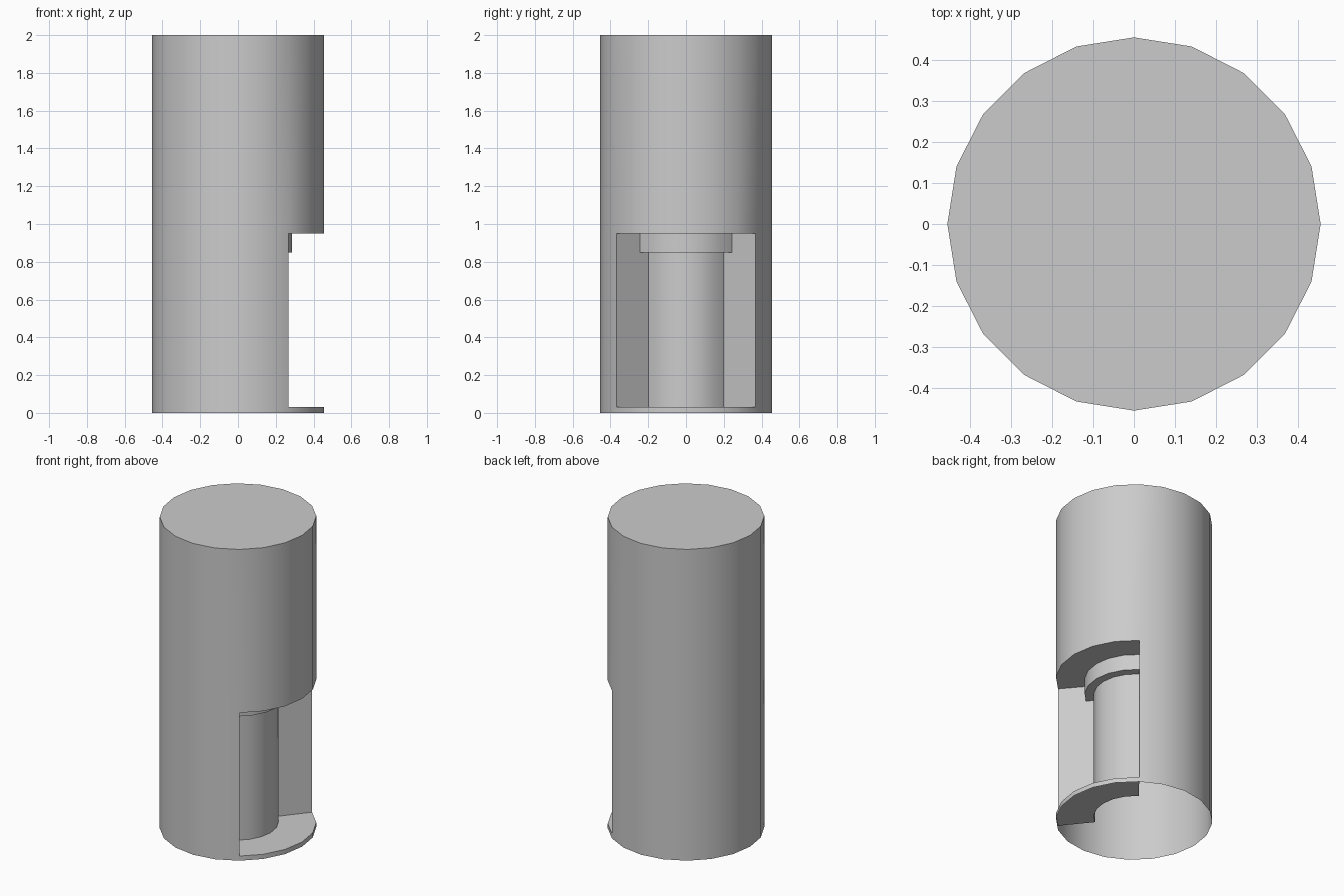
import bpy, bmesh
from math import cos, sin, tau

if "Cube" in bpy.data.objects:
    bpy.data.objects.remove(bpy.data.objects["Cube"])

SIDES, RADIUS, HEIGHT = 20, 0.456, 2.0
NICHE = range(-3, 3)                 # side indices opened by the niche
Z_FLOOR, Z_STEP, Z_CEIL = 0.03, 0.85, 0.95

bm = bmesh.new()


def arc(radius, z, indices, shift=0.0):
    return [bm.verts.new((radius * cos(tau * i / SIDES) + shift,
                          radius * sin(tau * i / SIDES), z)) for i in indices]


def bridge(a, b, skip=()):
    for i in range(len(a) - 1):
        if i not in skip:
            bm.faces.new((a[i], a[i + 1], b[i + 1], b[i]))


# Outer shell, open underneath, closed on top
full = range(SIDES + 1)
opened = {i % SIDES for i in NICHE}
levels = [arc(RADIUS, z, full) for z in (0, Z_FLOOR, Z_CEIL, HEIGHT)]
for k in range(3):
    bridge(levels[k], levels[k + 1], opened if k == 1 else ())
bm.faces.new(levels[3][:-1])

# Niche: floor, column, stepped collar and ceiling
ends = range(-3, 4)
profile = [(RADIUS, Z_FLOOR, 0), (0.247, Z_FLOOR, -0.0146), (0.247, Z_STEP, -0.0146),
           (0.30, Z_STEP, -0.0146), (0.30, Z_CEIL, -0.0146), (RADIUS, Z_CEIL, 0)]
rows = [arc(r, z, ends, s) for r, z, s in profile]
for a, b in zip(rows, rows[1:]):
    bridge(a, b)

# Niche side walls
for end in (0, -1):
    bm.faces.new([row[end] for row in rows])

bmesh.ops.remove_doubles(bm, verts=bm.verts[:], dist=0.0005)
bmesh.ops.recalc_face_normals(bm, faces=bm.faces[:])
mesh = bpy.data.meshes.new("niched_cylinder")
bm.to_mesh(mesh)
bm.free()
body = bpy.data.objects.new("niched_cylinder", mesh)
bpy.context.collection.objects.link(body)

# Smooth curved sides, crisp edges
bpy.context.view_layer.objects.active = body
body.select_set(True)
bpy.ops.object.shade_smooth_by_angle(angle=0.52)
